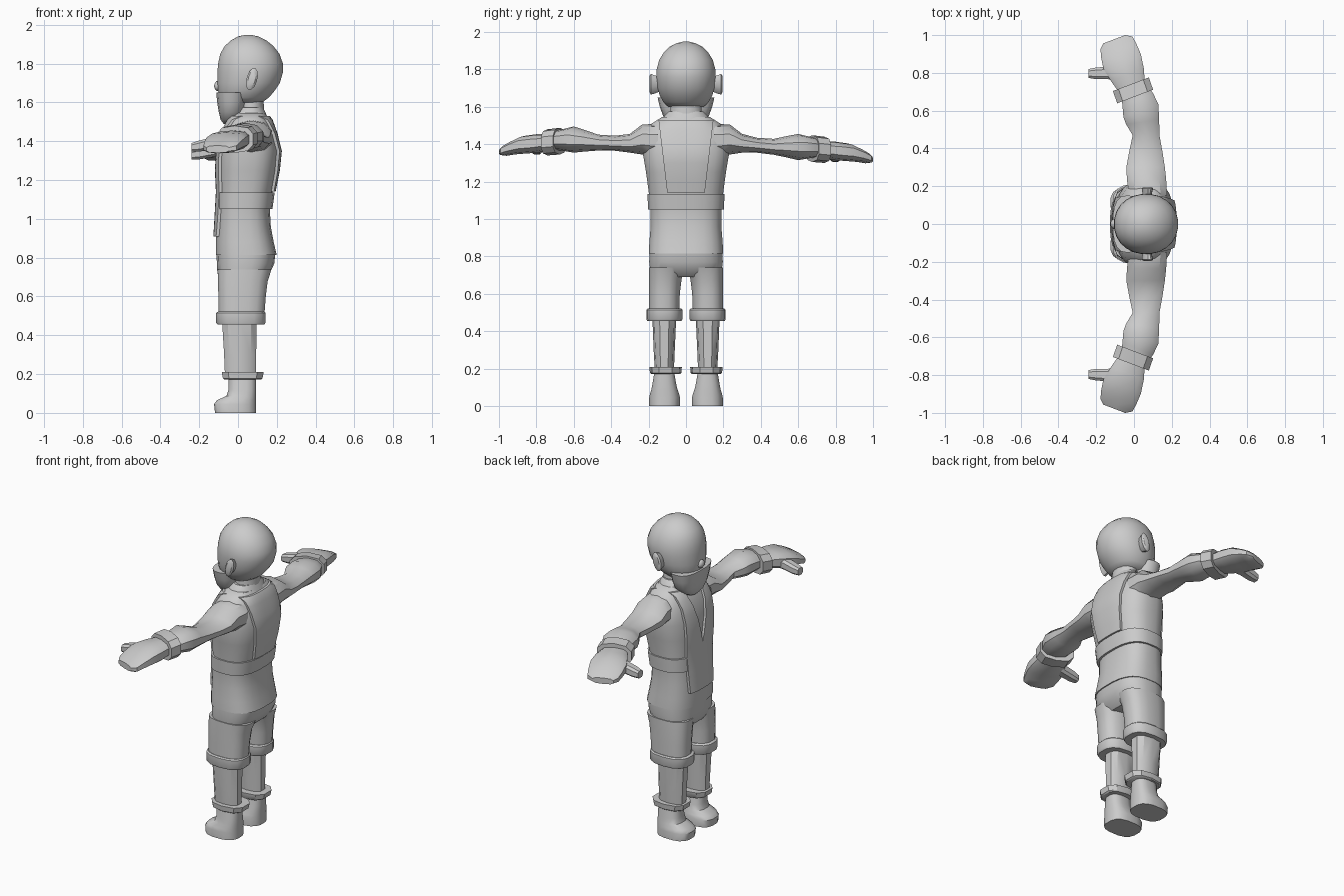
import bpy, math
from mathutils import Vector

gray = bpy.data.materials.new("plain gray")
gray.diffuse_color = (0.6, 0.6, 0.6, 1)


def make(name, verts, faces, angle=35):
    me = bpy.data.meshes.new(name)
    me.from_pydata(verts, [], faces)
    ob = bpy.data.objects.new(name, me)
    bpy.context.collection.objects.link(ob)
    me.materials.append(gray)
    bpy.ops.object.select_all(action='DESELECT')
    bpy.context.view_layer.objects.active = ob
    ob.select_set(True)
    bpy.ops.object.mode_set(mode='EDIT')
    bpy.ops.mesh.select_all(action='SELECT')
    bpy.ops.mesh.normals_make_consistent(inside=False)
    bpy.ops.object.mode_set(mode='OBJECT')
    bpy.ops.object.shade_smooth_by_angle(angle=math.radians(angle))
    return ob


def power(v, e):
    return math.copysign(abs(v) ** e, v)


def loft(name, secs, place, segs=16, n=2.0, angle=35):
    """Join rounded rings; a section is (t, a0, a1, b0, b1)."""
    verts, faces = [], []
    for t, a0, a1, b0, b1 in secs:
        for i in range(segs):
            u = 2 * math.pi * (i + 0.5) / segs
            a = (a0 + a1) / 2 + (a1 - a0) / 2 * power(math.cos(u), 2 / n)
            b = (b0 + b1) / 2 + (b1 - b0) / 2 * power(math.sin(u), 2 / n)
            verts.append(place(t, a, b, (a0 + a1) / 2))
    for r in range(len(secs) - 1):
        for i in range(segs):
            j = (i + 1) % segs
            faces.append((r * segs + i, r * segs + j, (r + 1) * segs + j, (r + 1) * segs + i))
    faces.append(tuple(range(segs))[::-1])
    faces.append(tuple(range((len(secs) - 1) * segs, len(secs) * segs)))
    return make(name, verts, faces, angle)


def upright(t, a, b, c):
    return (a, b, t)


def sym(secs):
    return [(z, x0, x1, -h, h) for z, x0, x1, h in secs]


# Torso with shirt hem
torso = [(.815, -.115, .20, .20), (.88, -.115, .185, .197), (.96, -.11, .17, .19),
         (1.05, -.105, .165, .192), (1.14, -.10, .18, .20), (1.25, -.105, .202, .215),
         (1.35, -.10, .212, .232), (1.44, -.08, .19, .228), (1.51, -.045, .165, .185),
         (1.545, -.02, .14, .13)]
N = 2.7
loft("torso", sym(torso), upright, 24, N)

# Belt
loft("belt", sym([(1.05, -.113, .178, .203), (1.135, -.113, .19, .208)]), upright, 24, N)


# Vest panels follow the torso surface
def surface(z, y, side):
    for p, q in zip(torso, torso[1:]):
        if z <= q[0]:
            break
    f = (z - p[0]) / (q[0] - p[0])
    x0, x1, h = (p[k] + (q[k] - p[k]) * f for k in (1, 2, 3))
    k = max(0, 1 - min(1, abs(y) / h) ** N) ** (1 / N)
    return (x0 + x1) / 2 + side * (x1 - x0) / 2 * k


def panel(name, side, zs, inner, outer, s):
    verts, faces, cols = [], [], 7
    for off in (-.02, .014):
        for z in zs:
            for c in range(cols):
                y = inner(z) + (outer(z) - inner(z)) * c / (cols - 1)
                verts.append((surface(z, y, side) + side * off, s * y, z))
    rows = len(zs)
    m = rows * cols
    for r in range(rows - 1):
        for c in range(cols - 1):
            i = r * cols + c
            q = (i, i + 1, i + cols + 1, i + cols)
            faces += [q, tuple(v + m for v in q)]
    rim = ([c for c in range(cols)] + [r * cols + cols - 1 for r in range(1, rows)]
           + [(rows - 1) * cols + c for c in range(cols - 2, -1, -1)]
           + [r * cols for r in range(rows - 2, 0, -1)])
    for a, b in zip(rim, rim[1:] + rim[:1]):
        faces.append((a, b, b + m, a + m))
    make(name, verts, faces)


back_z = [1.14, 1.2, 1.25, 1.3, 1.35, 1.4, 1.44, 1.48, 1.51, 1.53]
front_z = [.91, .96, 1.05, 1.14, 1.2, 1.25, 1.3, 1.35, 1.4, 1.44, 1.48, 1.51, 1.53]
for s, side_name in ((1, "left"), (-1, "right")):
    panel("vest_front_" + side_name, -1, front_z, lambda z: max(0, (z - 1.2) * .25),
          lambda z: .115 + (z - .91) * .055, s)
    panel("vest_back_" + side_name, 1, back_z, lambda z: 0,
          lambda z: .10 + (z - 1.14) * .12, s)

# Trouser seat
loft("trouser_seat", sym([(.69, -.09, .13, .14), (.72, -.107, .165, .192), (.77, -.11, .188, .198),
                          (.83, -.112, .194, .196)]), upright, 24, N)

for s, tag in ((1, "left"), (-1, "right")):
    def leg(t, a, b, c, s=s):
        return (a, s * b, t)

    # Legs, cuffs and boots
    loft("trouser_leg_" + tag, [(.47, -.10, .135, .035, .20), (.6, -.103, .145, .032, .20),
                                (.68, -.105, .155, .022, .20), (.74, -.107, .175, .005, .199)],
         leg, 16, 2.6)
    loft("knee_cuff_" + tag, [(.455, -.108, .138, .024, .208), (.465, -.115, .145, .018, .212),
                              (.515, -.115, .145, .018, .212), (.522, -.105, .138, .026, .205)],
         leg, 14, 2.6)
    loft("shin_" + tag, [(.18, -.07, .095, .065, .166), (.3, -.075, .097, .06, .173),
                         (.48, -.086, .10, .052, .18)], leg, 10, 2.5)
    loft("ankle_cuff_" + tag, [(.172, -.075, .122, .03, .185), (.178, -.082, .13, .025, .193),
                               (.21, -.088, .137, .022, .196)], leg, 10, 2.6)
    loft("boot_" + tag, [(0, -.12, .095, .032, .198), (.045, -.125, .095, .03, .198),
                         (.065, -.11, .095, .036, .194), (.088, -.06, .095, .044, .186),
                         (.12, -.05, .095, .052, .18), (.18, -.05, .095, .062, .17)], leg, 16, 2.7)

    # Arms run sideways; the cuffs and hands lean forward
    def arm(t, a, b, c, s=s):
        lean = .38 * max(0, min(1, (t - .5) / .1))
        drop = -s * .02 * max(0, min(1, (t - .3) / .3))
        return (a, s * (t + lean * (a - c)), b + drop)

    loft("arm_" + tag, [(.15, -.03, .18, 1.33, 1.51), (.235, -.042, .175, 1.345, 1.505),
                        (.3, -.045, .168, 1.355, 1.455), (.38, -.03, .155, 1.36, 1.44),
                        (.47, -.01, .138, 1.355, 1.44), (.54, -.045, .137, 1.345, 1.46),
                        (.60, -.06, .133, 1.335, 1.475), (.66, -.065, .105, 1.345, 1.46),
                        (.72, -.07, .07, 1.35, 1.45)], arm, 10, 2.3)
    loft("wrist_band_" + tag, [(.675, -.093, .105, 1.325, 1.468), (.74, -.115, .082, 1.32, 1.46)],
         arm, 10, 2.6)
    loft("hand_" + tag, [(.72, -.08, .06, 1.35, 1.435), (.79, -.125, .055, 1.335, 1.435),
                         (.86, -.165, .04, 1.33, 1.425), (.92, -.178, .015, 1.325, 1.395),
                         (.96, -.18, -.005, 1.318, 1.372), (.978, -.165, -.045, 1.32, 1.358)],
         arm, 10, 3)

    def thumb(t, a, b, c, s=s):
        return (t, s * a, b - s * .02)
    loft("thumb_" + tag, [(-.06, .755, .85, 1.345, 1.41), (-.14, .765, .835, 1.335, 1.40),
                          (-.20, .765, .83, 1.325, 1.385), (-.24, .772, .822, 1.325, 1.372)],
         thumb, 8, 3)

    # Ear and collar flap
    def ear(t, a, b, c, s=s):
        return (a + .2 * (b - 1.72), s * t, b)
    loft("ear_" + tag, [(.14, .05, .09, 1.68, 1.76), (.172, .045, .095, 1.668, 1.772),
                        (.188, .043, .10, 1.664, 1.778), (.196, .052, .09, 1.68, 1.765)],
         ear, 12, 2)

# Neck and collar
loft("neck", sym([(1.5, .0, .14, .09), (1.65, .01, .13, .08)]), upright, 16)
loft("collar", sym([(1.52, -.04, .155, .135), (1.555, -.02, .14, .115), (1.575, .0, .13, .095)]),
     upright, 16, 2.3)

# Head
loft("head", sym([(1.6, -.07, .125, .095), (1.625, -.095, .16, .122), (1.66, -.104, .19, .141),
                  (1.7, -.107, .217, .154), (1.76, -.107, .234, .16), (1.8, -.104, .233, .158),
                  (1.85, -.093, .215, .145), (1.89, -.07, .184, .12), (1.92, -.037, .147, .09),
                  (1.94, .0, .105, .052), (1.948, .035, .07, .018)]), upright, 24, 2.1, 50)

# Beard and nose
loft("beard", sym([(1.49, -.075, -.01, .05), (1.51, -.09, .01, .085), (1.55, -.10, .03, .122),
                   (1.6, -.108, .04, .14), (1.65, -.113, .045, .152)]), upright, 18, 2.6)
loft("nose", sym([(1.66, -.11, -.09, .012), (1.67, -.12, -.085, .025), (1.685, -.125, -.085, .027),
                  (1.7, -.12, -.085, .022), (1.71, -.112, -.09, .01)]), upright, 12, 2, 60)
